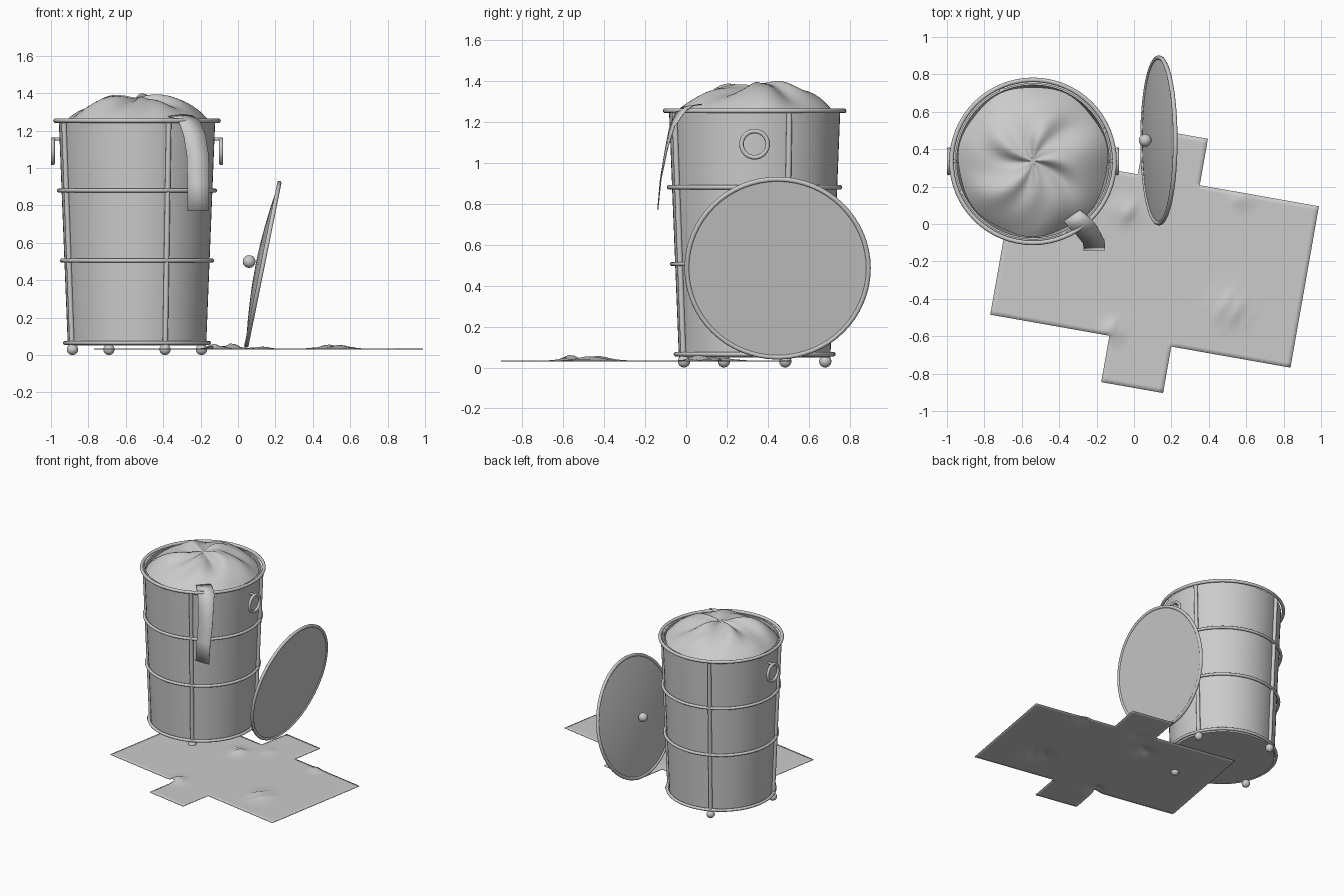
import bpy, bmesh, math
from mathutils import Vector

if "Cube" in bpy.data.objects:
    bpy.data.objects.remove(bpy.data.objects["Cube"])

CX, CY = -0.54, 0.335          # basket axis
Z0, Z1, R0, R1 = 0.05, 1.25, 0.37, 0.418

grey = bpy.data.materials.new("plain grey")
grey.diffuse_color = (0.6, 0.6, 0.6, 1)
grey.use_nodes = True
grey.node_tree.nodes["Principled BSDF"].inputs["Base Color"].default_value = grey.diffuse_color


def finish(ob, name, angle=40):
    ob.name = name
    ob.data.materials.clear()
    ob.data.materials.append(grey)
    bpy.ops.object.select_all(action='DESELECT')
    ob.select_set(True)
    bpy.context.view_layer.objects.active = ob
    bpy.ops.object.shade_smooth_by_angle(angle=math.radians(angle))
    return ob


def mesh_object(name, verts, faces, angle=40):
    me = bpy.data.meshes.new(name)
    me.from_pydata(verts, [], faces)
    ob = bpy.data.objects.new(name, me)
    bpy.context.collection.objects.link(ob)
    bm = bmesh.new()
    bm.from_mesh(me)
    bmesh.ops.remove_doubles(bm, verts=bm.verts, dist=1e-5)
    bmesh.ops.recalc_face_normals(bm, faces=bm.faces)
    bm.to_mesh(me)
    bm.free()
    return finish(ob, name, angle)


def lathe(name, profile, seg=64):
    verts, faces = [], []
    for r, z in profile:
        for i in range(seg):
            a = 2 * math.pi * i / seg
            verts.append((r * math.cos(a), r * math.sin(a), z))
    for k in range(len(profile) - 1):
        for i in range(seg):
            j = (i + 1) % seg
            faces.append((k * seg + i, k * seg + j, (k + 1) * seg + j, (k + 1) * seg + i))
    return mesh_object(name, verts, faces)


def ring(name, loc, major, minor, rot=(0, 0, 0), seg=64):
    bpy.ops.mesh.primitive_torus_add(major_radius=major, minor_radius=minor, location=loc,
                                     rotation=rot, major_segments=seg, minor_segments=10)
    return finish(bpy.context.object, name)


def ball(name, loc, r):
    bpy.ops.mesh.primitive_uv_sphere_add(radius=r, location=loc, segments=20, ring_count=12)
    return finish(bpy.context.object, name)


def rod(name, a, b, r):
    a, b = Vector(a), Vector(b)
    bpy.ops.mesh.primitive_cylinder_add(radius=r, depth=(b - a).length, location=(a + b) / 2, vertices=12)
    ob = bpy.context.object
    ob.rotation_euler = (b - a).to_track_quat('Z', 'Y').to_euler()
    return finish(ob, name)


def body_radius(z):
    return R0 + (R1 - R0) * (z - Z0) / (Z1 - Z0)


# basket wall and floor
body = lathe("basket_body", [(0, Z0), (R0, Z0), (R1, Z1), (R1 - 0.01, Z1), (R0 - 0.01, Z0 + 0.015), (0, Z0 + 0.015)])
body.location = (CX, CY, 0)

# hoops around the basket
for i, z in enumerate((0.065, 0.505, 0.88)):
    ring(f"hoop_{i}", (CX, CY, z), body_radius(z) + 0.014, 0.011)
ring("rim", (CX, CY, 1.253), 0.436, 0.012)

# uprights and ball feet
for i in range(4):
    a = math.radians(-66.5 + 90 * i)
    at = lambda r, z: (CX + r * math.cos(a), CY + r * math.sin(a), z)
    rod(f"upright_{i}", at(R0 + 0.008, 0.04), at(R1 + 0.008, 1.25), 0.014)
    ball(f"foot_{i}", at(0.376, 0.03), 0.03)

# ring handles
for side in (-1, 1):
    ring("left_handle" if side < 0 else "right_handle", (CX + side * 0.45, CY, 1.09),
         0.064, 0.011, (0, math.pi / 2, 0), 32)
    rod("handle_peg", (CX + side * 0.40, CY, 1.155), (CX + side * 0.45, CY, 1.155), 0.009)


# laundry heap
def heap_height(t, a):
    x, y = t * math.cos(a), t * math.sin(a)
    fold = 4 * t * (1 - t) * (0.016 * math.sin(5 * a + 1) + 0.010 * math.sin(3 * a - 0.5 + 4 * t)
                              + 0.006 * math.sin(9 * a + 7 * t))
    peak = 0.025 * math.exp(-((x - 0.15) ** 2 + (y - 0.27) ** 2) / 0.05)
    return 1.235 + 0.135 * (1 - t ** 3.2) + fold + peak


N, SEG = 20, 72
verts, faces = [], []
for k in range(N + 1):
    t = k / N
    for i in range(SEG):
        a = 2 * math.pi * i / SEG
        r = 0.40 * t * (1 + 0.012 * math.sin(7 * a) * t)
        verts.append((CX + r * math.cos(a), CY + r * math.sin(a), heap_height(t, a)))
for k in range(N):
    for i in range(SEG):
        j = (i + 1) % SEG
        faces.append((k * SEG + i, (k + 1) * SEG + i, (k + 1) * SEG + j, k * SEG + j))
mesh_object("laundry_heap", verts, faces, 60)

# towel strip over the rim: (left edge, right edge) rows
rows = [((-0.375, 0.016, 1.275), (-0.29, 0.075, 1.285)),
        ((-0.345, -0.02, 1.27), (-0.245, 0.04, 1.28)),
        ((-0.315, -0.05, 1.245), (-0.205, 0.0, 1.255)),
        ((-0.29, -0.08, 1.17), (-0.175, -0.055, 1.18)),
        ((-0.274, -0.10, 1.07), (-0.157, -0.09, 1.07)),
        ((-0.27, -0.125, 0.92), (-0.155, -0.122, 0.92)),
        ((-0.27, -0.138, 0.77), (-0.155, -0.138, 0.77))]
verts = [p for row in rows for p in row]
faces = [(2 * i, 2 * i + 1, 2 * i + 3, 2 * i + 2) for i in range(len(rows) - 1)]
towel = mesh_object("hanging_cloth", verts, faces, 60)
m = towel.modifiers.new("thickness", 'SOLIDIFY')
m.thickness, m.offset = 0.005, 0

# lid leaning on its edge: shallow dome with flat underside, rim and knob
normal = Vector((-0.98, 0, 0.198)).normalized()
tilt = normal.to_track_quat('Z', 'Y').to_euler()
centre = Vector((0.133, 0.447, 0.485))
lid = lathe("lid", [(0, 0.038), (0.1, 0.036), (0.2, 0.030), (0.3, 0.021), (0.4, 0.009), (0.44, 0.003),
                    (0.44, -0.005), (0, -0.005)])
lid.location, lid.rotation_euler = centre, tilt
ring("lid_rim", centre, 0.443, 0.012, tilt)
ball("lid_knob", centre + normal * 0.075, 0.034)

# cross-shaped cloth on the floor, with a few wrinkles
U, V, AU, AV = 0.815, 0.438, 0.168, 0.69
ANG = math.radians(-10)


def steps(marks, counts):
    out = [marks[0]]
    for a, b, n in zip(marks, marks[1:], counts):
        out += [a + (b - a) * i / n for i in range(1, n + 1)]
    return out


def wrinkle(x, y):
    z = 0.032
    for bx, by, h, s in ((-0.04, 0.07, 0.03, 0.06), (0.58, 0.13, 0.022, 0.04),
                         (0.51, -0.45, 0.025, 0.09), (-0.12, -0.57, 0.03, 0.05), (0.12, 0.2, 0.012, 0.06)):
        d = ((x - bx) ** 2 + (y - by) ** 2) / s ** 2
        z += h * math.exp(-d) * (0.75 + 0.25 * math.sin(70 * (x - 0.6 * y)))
    return z


us = steps((-U, -AU, AU, U), (26, 14, 26))
vs = steps((-AV, -V, V, AV), (10, 36, 10))
verts, faces = [], []
for v in vs:
    for u in us:
        x = 0.11 + u * math.cos(ANG) - v * math.sin(ANG)
        y = -0.195 + u * math.sin(ANG) + v * math.cos(ANG)
        verts.append((x, y, wrinkle(x, y)))
W = len(us)
for j in range(len(vs) - 1):
    for i in range(W - 1):
        u, v = (us[i] + us[i + 1]) / 2, (vs[j] + vs[j + 1]) / 2
        if abs(u) < AU or abs(v) < V:
            faces.append((j * W + i, j * W + i + 1, (j + 1) * W + i + 1, (j + 1) * W + i))
cloth = mesh_object("floor_cloth", verts, faces, 60)
bm = bmesh.new()
bm.from_mesh(cloth.data)
bmesh.ops.delete(bm, geom=[v for v in bm.verts if not v.link_faces], context='VERTS')
bm.to_mesh(cloth.data)
bm.free()
m = cloth.modifiers.new("thickness", 'SOLIDIFY')
m.thickness, m.offset = 0.005, 0
